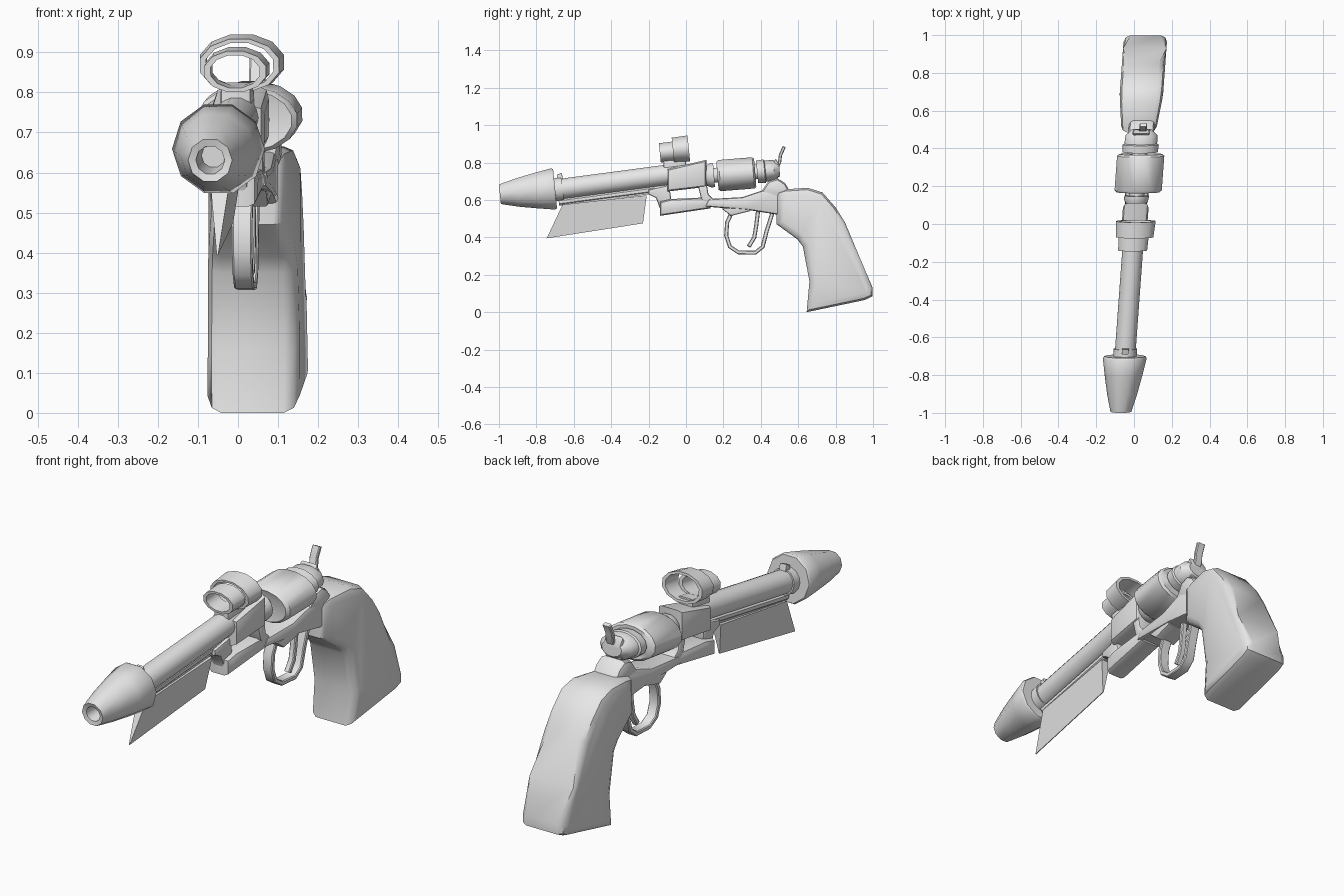
import bpy, bmesh, math
from mathutils import Vector

cube = bpy.data.objects.get("Cube")
if cube:
    bpy.data.objects.remove(cube)

grey = bpy.data.materials.new("plain grey")
grey.use_nodes = True
grey.diffuse_color = (0.8, 0.8, 0.8, 1)
for node in grey.node_tree.nodes:
    if node.type == 'BSDF_PRINCIPLED':
        node.inputs["Base Color"].default_value = grey.diffuse_color

YAW = 0.073   # sideways drift of the centre line along y


def finish(name, bm, shift=0.0):
    """Lean the part along the slanted centre line and make the object."""
    for v in bm.verts:
        v.co.x += 0.003 + shift + YAW * v.co.y
    bmesh.ops.recalc_face_normals(bm, faces=bm.faces)
    mesh = bpy.data.meshes.new(name)
    bm.to_mesh(mesh)
    bm.free()
    mesh.materials.append(grey)
    obj = bpy.data.objects.new(name, mesh)
    bpy.context.collection.objects.link(obj)
    bpy.ops.object.select_all(action='DESELECT')
    obj.select_set(True)
    bpy.context.view_layer.objects.active = obj
    bpy.ops.object.shade_smooth_by_angle(angle=math.radians(42))
    return obj


def plate(name, outline, half, bevel=0.0, segments=2, width=None, shift=0.0):
    """Side outline (y, z) extruded across x, with rounded side rims."""
    bm = bmesh.new()
    face = bm.faces.new([bm.verts.new((-half, y, z)) for y, z in outline])
    new = bmesh.ops.extrude_face_region(bm, geom=[face])["geom"]
    for v in new:
        if isinstance(v, bmesh.types.BMVert):
            v.co.x = half
    if bevel:
        rims = [e for e in bm.edges if abs(e.verts[0].co.x - e.verts[1].co.x) < 1e-6]
        bmesh.ops.bevel(bm, geom=rims, offset=bevel, segments=segments,
                        profile=0.5, affect='EDGES', clamp_overlap=True)
    if width:
        for v in bm.verts:
            v.co.x *= width(v.co.y, v.co.z)
    return finish(name, bm, shift)


def strap(name, path, thick, half, bevel=0.004, shift=0.0):
    """Flat bar that follows a side path (y, z)."""
    pts = [Vector(p) for p in path]
    left, right = [], []
    for i, p in enumerate(pts):
        d = (pts[min(i + 1, len(pts) - 1)] - pts[max(i - 1, 0)]).normalized()
        n = Vector((-d.y, d.x)) * thick / 2
        left.append(p + n)
        right.append(p - n)
    return plate(name, left + right[::-1], half, bevel, 1, shift=shift)


def turned(name, profile, z0, slope, sx=1.0, sides=14, loop=False, shift=0.0):
    """Profile (y, radius) turned around a rising axis; sx widens it."""
    bm = bmesh.new()
    rings = []
    for y, r in profile:
        ring = []
        for i in range(sides):
            a = 2 * math.pi * (i + 0.5) / sides - math.pi / 2
            c, s = r * math.cos(a), r * math.sin(a)
            ring.append(bm.verts.new((c * sx, y - s * slope, z0 + slope * y + s)))
        rings.append(ring)
    pairs = list(zip(rings, rings[1:] + rings[:1]))
    for a, b in pairs if loop else pairs[:-1]:
        for i in range(sides):
            j = (i + 1) % sides
            bm.faces.new((a[i], a[j], b[j], b[i]))
    bmesh.ops.remove_doubles(bm, verts=bm.verts, dist=1e-5)
    return finish(name, bm, shift)


# Muzzle cone with bore, and barrel
turned("muzzle_cone", [(-0.88, 0), (-0.88, 0.03), (-0.99, 0.036), (-0.995, 0.055),
                       (-0.9, 0.08), (-0.8, 0.1), (-0.71, 0.116), (-0.7, 0.11),
                       (-0.7, 0)], 0.73, 0.1, sides=10)
turned("barrel", [(-0.72, 0), (-0.72, 0.055), (0.0, 0.055), (0.0, 0)], 0.748, 0.133)
turned("barrel_collar", [(-0.7, 0), (-0.7, 0.062), (-0.66, 0.062), (-0.66, 0)], 0.748, 0.133)
plate("front_sight", [(-0.69, 0.7), (-0.69, 0.735), (-0.665, 0.745), (-0.655, 0.7)], 0.018, 0.004)

# Under-barrel rod and blade
turned("under_rod", [(-0.68, 0), (-0.68, 0.02), (-0.1, 0.02), (-0.1, 0)], 0.678, 0.133, sides=8)
plate("rod_rail", [(-0.66, 0.57), (-0.2, 0.63), (-0.2, 0.65), (-0.66, 0.59)], 0.014)
plate("under_blade", [(-0.66, 0.575), (-0.745, 0.395), (-0.23, 0.475), (-0.21, 0.625)], 0.024,
      width=lambda y, z: 0.08 if z < 0.5 else 1)

# Front frame block, hook and lower housing
plate("frame_block", [(-0.1, 0.645), (-0.1, 0.765), (0.11, 0.815), (0.11, 0.67)], 0.068, 0.025)
plate("lever_hook", [(-0.2, 0.655), (-0.09, 0.68), (-0.08, 0.61), (-0.095, 0.565),
                     (-0.14, 0.555), (-0.16, 0.61), (-0.2, 0.63)], 0.032, 0.01)
plate("lower_housing", [(-0.14, 0.515), (0.13, 0.555), (0.13, 0.615), (-0.08, 0.605),
                        (-0.14, 0.59)], 0.055, 0.022)
plate("frame_arm", [(0.06, 0.69), (0.11, 0.69), (0.12, 0.63), (0.15, 0.6),
                    (0.11, 0.565), (0.08, 0.61)], 0.055, 0.01)

# Sighting rings on a post
plate("ring_post", [(-0.12, 0.75), (-0.12, 0.81), (0.0, 0.825), (0.0, 0.77)], 0.038, 0.008)
turned("small_sight_ring", [(-0.14, 0.053), (-0.06, 0.055), (-0.06, 0.043), (-0.14, 0.042)],
       0.866, 0.1, 1.5, 12, True)
turned("large_sight_ring", [(-0.07, 0.068), (0.015, 0.072), (0.015, 0.06), (-0.07, 0.058)],
       0.874, 0.1, 1.5, 12, True, shift=0.006)

# Drum, its bearing and the rear shield
turned("drum_bearing", [(0.1, 0), (0.1, 0.05), (0.13, 0.065), (0.15, 0.065), (0.15, 0.04),
                        (0.4, 0.04), (0.4, 0)], 0.72, 0.08)
turned("drum", [(0.175, 0), (0.175, 0.05), (0.168, 0.076), (0.18, 0.085), (0.36, 0.085),
                (0.37, 0.076), (0.365, 0)], 0.716, 0.08, 1.5, 16, shift=0.006)
turned("rear_shield", [(0.38, 0), (0.38, 0.062), (0.42, 0.064), (0.425, 0.058), (0.47, 0.056),
                       (0.5, 0.035), (0.5, 0)], 0.712, 0.1, 1.5, 14, shift=0.002)

# Lower frame strap and rear hump
plate("lower_frame", [(0.1, 0.565), (0.12, 0.605), (0.3, 0.615), (0.42, 0.655), (0.5, 0.65),
                      (0.5, 0.52), (0.34, 0.545)], 0.062, 0.015)
plate("rear_hump", [(0.4, 0.64), (0.44, 0.7), (0.49, 0.715), (0.53, 0.69), (0.56, 0.64),
                    (0.52, 0.6)], 0.068, 0.025)

# Hammer
plate("hammer_body", [(0.46, 0.7), (0.45, 0.78), (0.48, 0.82), (0.5, 0.79), (0.495, 0.72)],
      0.045, 0.012)
strap("hammer_spur", [(0.475, 0.76), (0.5, 0.8), (0.505, 0.84), (0.525, 0.885)], 0.018, 0.02,
      shift=0.008)

# Trigger and guard
plate("guard_wedge", [(0.19, 0.555), (0.24, 0.515), (0.34, 0.54), (0.34, 0.565)], 0.055, 0.008)
strap("trigger_guard", [(0.25, 0.545), (0.22, 0.48), (0.215, 0.41), (0.235, 0.35), (0.28, 0.32),
                        (0.37, 0.318), (0.41, 0.35), (0.43, 0.43), (0.465, 0.54)],
      0.022, 0.025, shift=-0.008)
strap("trigger", [(0.385, 0.54), (0.375, 0.46), (0.365, 0.4), (0.335, 0.35)], 0.022, 0.014)

# Grip
plate("grip", [(0.485, 0.645), (0.53, 0.657), (0.65, 0.665), (0.73, 0.64), (0.8, 0.56),
               (0.85, 0.48), (0.93, 0.29), (0.998, 0.13), (0.998, 0.085), (0.955, 0.065),
               (0.645, 0.0), (0.66, 0.165), (0.625, 0.35), (0.595, 0.39), (0.485, 0.47)],
      0.115, 0.034, 2, lambda y, z: min(1, 0.78 + (y - 0.48) * 1.1), shift=-0.014)
